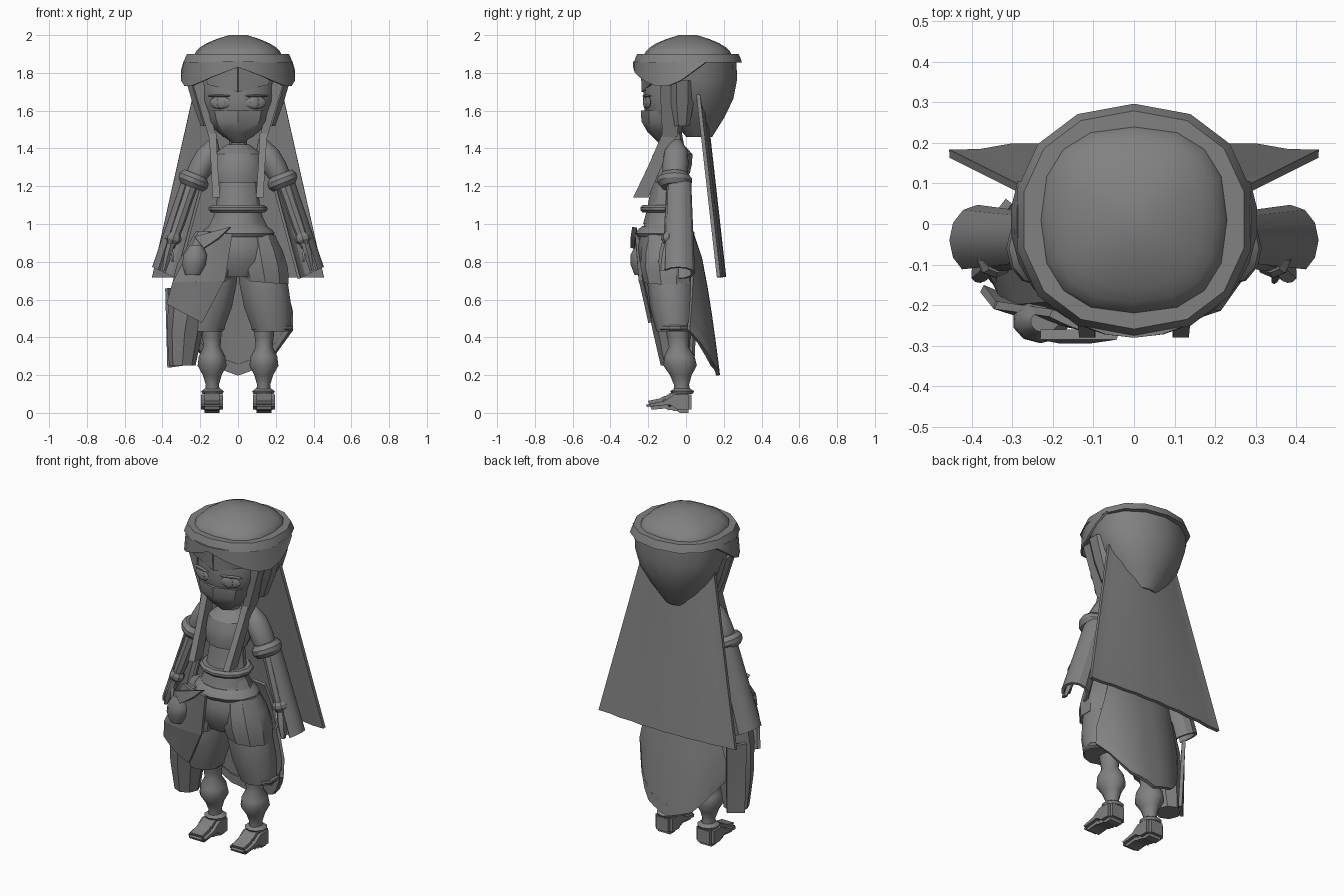
import bpy, bmesh, math
from mathutils import Vector

if "Cube" in bpy.data.objects:
    bpy.data.objects.remove(bpy.data.objects["Cube"])

grey = bpy.data.materials.new("plain grey")
grey.use_nodes = True
shade = (.22, .22, .22, 1)
grey.diffuse_color = shade
grey.node_tree.nodes["Principled BSDF"].inputs["Base Color"].default_value = shade


def finish(name, bm, side=1, angle=32):
    """Mirror if needed, then make a shaded object from the bmesh."""
    for vert in bm.verts:
        vert.co.x *= side
    bmesh.ops.recalc_face_normals(bm, faces=bm.faces)
    mesh = bpy.data.meshes.new(name)
    bm.to_mesh(mesh)
    bm.free()
    mesh.materials.append(grey)
    part = bpy.data.objects.new(name, mesh)
    bpy.context.collection.objects.link(part)
    bpy.ops.object.select_all(action='DESELECT')
    part.select_set(True)
    bpy.context.view_layer.objects.active = part
    bpy.ops.object.shade_smooth_by_angle(angle=math.radians(angle))


def column(name, bottom, top, widths, depth=1, sides=12, side=1, square=1, tilt=0, bow=0, angle=32):
    """Evenly spaced horizontal rings between two points, skinned and capped."""
    bm = bmesh.new()
    rings = []
    for step, width in enumerate(widths):
        t = step / (len(widths) - 1)
        centre = Vector(bottom).lerp(Vector(top), t)
        centre.x += bow * math.sin(math.pi * t)
        if sides == 4:
            width *= math.sqrt(2)
        ring = []
        for corner in range(sides):
            turn = math.tau * (corner + (sides == 4) / 2) / sides - math.pi / 2
            c, s = math.cos(turn), math.sin(turn)
            x = width * math.copysign(abs(c) ** square, c)
            y = width * depth * math.copysign(abs(s) ** square, s)
            ring.append(bm.verts.new(centre + Vector((x, y, tilt * x))))
        rings.append(ring)
    for low, high in zip(rings, rings[1:]):
        for i in range(sides):
            bm.faces.new((low[i - 1], low[i], high[i], high[i - 1]))
    bm.faces.new(rings[0])
    bm.faces.new(rings[-1])
    finish(name, bm, side, angle)


def surface(name, rule, across=6, down=4, thick=.015, side=1):
    """Thickened cloth whose points follow rule(u, v), u and v from 0 to 1."""
    bm = bmesh.new()
    grid = [[bm.verts.new(rule(i / across, j / down)) for i in range(across + 1)]
            for j in range(down + 1)]
    for upper, lower in zip(grid, grid[1:]):
        for i in range(across):
            bm.faces.new((upper[i], upper[i + 1], lower[i + 1], lower[i]))
    bm.normal_update()
    bmesh.ops.solidify(bm, geom=bm.faces[:], thickness=thick)
    finish(name, bm, side)


def cloth(name, corners, bulge=0, pleat=0, **options):
    """Four-cornered cloth, bulged and pleated along y."""
    a, b, c, d = (Vector(corner) for corner in corners)

    def rule(u, v):
        point = a.lerp(b, u).lerp(d.lerp(c, u), v)
        point.y += bulge * math.sin(math.pi * u) + pleat * math.cos(math.tau * u * 6)
        return point
    surface(name, rule, **options)


def ellipsoid(name, centre, size, turn=0, side=1):
    bm = bmesh.new()
    bmesh.ops.create_uvsphere(bm, u_segments=12, v_segments=6, radius=1)
    bmesh.ops.scale(bm, vec=size, verts=bm.verts)
    aim = Vector((math.cos(turn), math.sin(turn), 0)).to_track_quat('X', 'Z').to_matrix()
    bmesh.ops.rotate(bm, verts=bm.verts, matrix=aim)
    bmesh.ops.translate(bm, vec=centre, verts=bm.verts)
    finish(name, bm, side)


def shoe(name, outline, centre, half, side=1):
    """Side outline of (y, z) points widened along x and chamfered."""
    bm = bmesh.new()
    face = bm.faces.new([bm.verts.new((centre - half, y, z)) for y, z in outline])
    extruded = bmesh.ops.extrude_face_region(bm, geom=[face])["geom"]
    moved = [item for item in extruded if isinstance(item, bmesh.types.BMVert)]
    bmesh.ops.translate(bm, vec=(half * 2, 0, 0), verts=moved)
    bmesh.ops.bevel(bm, geom=bm.edges[:], offset=.018, segments=2, affect='EDGES')
    finish(name, bm, side, 50)


def pair(build, name, *args, **options):
    for word, side in (("left", 1), ("right", -1)):
        build(word + "_" + name, *args, side=side, **options)


# Headwear: dome, band, hood and peaked brim
dome = [.235 * (1 - .8 * (i / 6) ** 2.5) for i in range(7)]
column("cap_dome", bottom=(0, .01, 1.87), top=(0, .01, 2), widths=dome, sides=16, square=.8)
column("cap_band", bottom=(0, .01, 1.855), top=(0, .01, 1.9), widths=(.295, .287, .277), depth=.97, sides=14, square=.9)
column("hood_back", bottom=(0, .07, 1.46), top=(0, .03, 1.86), widths=(.08, .165, .235, .27, .28), depth=.85, sides=14)


def brim_rule(u, v):
    angle = math.radians(110) * (u * 2 - 1)
    peak = max(0, 1 - abs(angle) / .9)
    tail = max(0, abs(angle) - 1.3)
    radius = .28 + .015 * v
    return (radius * math.sin(angle), .01 - .28 * math.cos(angle), 1.86 - v * (.13 - .1 * peak - .2 * tail))


surface("cap_brim", brim_rule, across=16, down=2, thick=.01)

# Head, face mask and eyes
column("face", bottom=(0, -.11, 1.46), top=(0, -.06, 1.84), widths=(.05, .15, .19, .2, .2), depth=.75, sides=16)
column("face_mask", bottom=(0, -.12, 1.43), top=(0, -.09, 1.6), widths=(.03, .11, .16, .175), depth=.85, sides=8)
pair(cloth, "forehead_cloth", corners=((0, -.23, 1.83), (.17, -.19, 1.8), (.16, -.18, 1.74), (0, -.225, 1.7)), thick=.01)
pair(ellipsoid, "eye", centre=(.095, -.206, 1.643), size=(.058, .012, .034), turn=.3)
pair(ellipsoid, "iris", centre=(.09, -.218, 1.643), size=(.024, .007, .03), turn=.3)
pair(ellipsoid, "eyelid", centre=(.1, -.208, 1.678), size=(.065, .014, .007), turn=.3)

# Side tassels, ear covers and long veil
pair(column, "upper_tassel", bottom=(.135, -.085, 1.46), top=(.215, -.08, 1.76), widths=(.02, .03), depth=2, sides=4)
pair(column, "lower_tassel", bottom=(.115, -.24, 1.14), top=(.135, -.085, 1.48), widths=(.02, .018, .02), depth=2, sides=4)
pair(column, "ear_cover", bottom=(.18, -.02, 1.52), top=(.25, -.02, 1.76), widths=(.02, .03, .03), depth=2, sides=6)
cloth("veil", corners=((-.235, .07, 1.7), (.235, .07, 1.7), (.455, .18, .72), (-.455, .18, .72)),
      bulge=.03, pleat=.003, across=12, thick=.02)

# Torso, midriff and belts
column("neck", bottom=(0, -.05, 1.36), top=(0, -.07, 1.5), widths=(.05, .045), sides=8)
column("crop_top", bottom=(0, -.1, 1.22), top=(0, -.06, 1.42), widths=(.12, .138, .14, .13, .06), depth=.8)
column("midriff", bottom=(0, -.115, 1), top=(0, -.1, 1.24), widths=(.14, .12, .108, .1), depth=.8)
column("waist_belt", bottom=(0, -.11, 1.06), top=(0, -.11, 1.1), widths=(.14, .155, .155, .14), depth=.85)
column("hips", bottom=(0, -.1, .72), top=(0, -.11, 1.04), widths=(.13, .19, .2, .17, .13), depth=.75)
column("hip_sash", bottom=(0, -.11, .93), top=(0, -.11, .99), widths=(.18, .195, .18, .15), depth=.8)

# Baggy trousers with an overlapping upper panel
pair(column, "trouser", bottom=(.18, -.06, .43), top=(.09, -.1, .95), widths=(.105, .132, .135, .12, .1), depth=.92, sides=10, angle=40)
pair(column, "trouser_cuff", bottom=(.18, -.06, .43), top=(.18, -.06, .47), widths=(.1, .116, .116, .1), depth=.82, sides=10)
pair(column, "upper_panel", bottom=(.145, -.09, .69), top=(.1, -.11, .95), widths=(.13, .142, .13, .1), depth=1.02, sides=10, tilt=-.08)

# Puffed legging, ankle cuff and curled shoe
pair(column, "leg", bottom=(.135, -.02, .1), top=(.14, -.05, .5),
     widths=(.04, .035, .05, .077, .07, .045, .05, .055, .06), depth=1.15, angle=60)
pair(column, "ankle_cuff", bottom=(.135, -.02, .1), top=(.135, -.02, .13), widths=(.055, .063, .04), sides=10)
pair(shoe, "shoe", outline=((.03, 0), (-.05, 0), (-.09, .025), (-.2, .015), (-.22, .06), (-.12, .08), (-.07, .115), (.03, .115)),
     centre=.138, half=.058)

# Arms: puffed shoulder, ring, forearm, bracelet and hand
pair(column, "shoulder", bottom=(.235, -.06, 1.21), top=(.13, -.05, 1.45), widths=(.05, .068, .068, .06, .02), angle=50)
pair(column, "arm_ring", bottom=(.245, -.06, 1.195), top=(.225, -.06, 1.265), widths=(.06, .076, .076, .06), depth=1.2, tilt=.4)
pair(column, "forearm", bottom=(.36, -.09, .87), top=(.235, -.06, 1.24), widths=(.025, .036, .035, .04), sides=8)
pair(column, "bracelet", bottom=(.35, -.09, .9), top=(.335, -.09, .95), widths=(.03, .042, .042, .03), sides=8, tilt=.3)
pair(column, "hand", bottom=(.39, -.125, .755), top=(.355, -.095, .9), widths=(.012, .02, .024, .022), depth=1.5, sides=6)
pair(column, "thumb", bottom=(.345, -.14, .8), top=(.36, -.1, .88), widths=(.008, .014, .014), sides=6)


def sleeve_rule(u, v):
    angle = math.radians(240 * u - 60)
    radius = .04 + .015 * v
    x = radius * math.cos(angle)
    return (.24 + .145 * v + x, radius * math.sin(angle) * 1.3 - .04, 1.22 - .48 * v + .5 * x)


pair(surface, "sleeve", sleeve_rule, across=8, down=2)


# Back skirt with a pointed hem and raised border
def skirt_rule(u, v):
    u = u * 2 - 1
    hem = .2 + .1 * abs(u) + .3 * max(0, abs(u) - .55)
    half = .18 + .11 * min(1, v * 1.25)
    back = .035 + .145 * v ** .65 - (.02 + .14 * v) * abs(u) ** 2.5
    return (half * u, back, .97 + (hem - .97) * v)


def border_rule(u, v):
    return skirt_rule(u, .92 + .08 * v)


surface("back_skirt", skirt_rule, across=12, down=5)
surface("back_skirt_border", border_rule, across=12, down=1, thick=.022)

# Draped cloth over the right leg
column("side_drape", bottom=(-.295, -.06, .25), top=(-.13, -.12, .96), widths=(.07, .095, .115, .125, .095),
       depth=1.05, sides=8, bow=-.04)
cloth("drape_upper_fold", corners=((-.2, -.21, .96), (-.03, -.25, .95), (-.07, -.23, .7), (-.34, -.19, .69)), bulge=-.015, thick=.02)
cloth("drape_lower_fold", corners=((-.34, -.19, .7), (-.07, -.23, .71), (-.19, -.18, .48), (-.37, -.15, .58)), bulge=-.015, thick=.02)
cloth("drape_rear_fold", corners=((-.3, .05, .66), (-.37, -.04, .66), (-.36, -.04, .24), (-.29, .03, .25)), thick=.02)

# Belt pouch and its strap
column("pouch", bottom=(-.24, -.24, .73), top=(-.22, -.24, .89), widths=(.04, .066, .066, .035), depth=.8, sides=10, angle=50)
cloth("pouch_strap", corners=((-.23, -.26, .93), (-.04, -.26, .98), (-.1, -.27, .92), (-.18, -.27, .87)), thick=.025)
